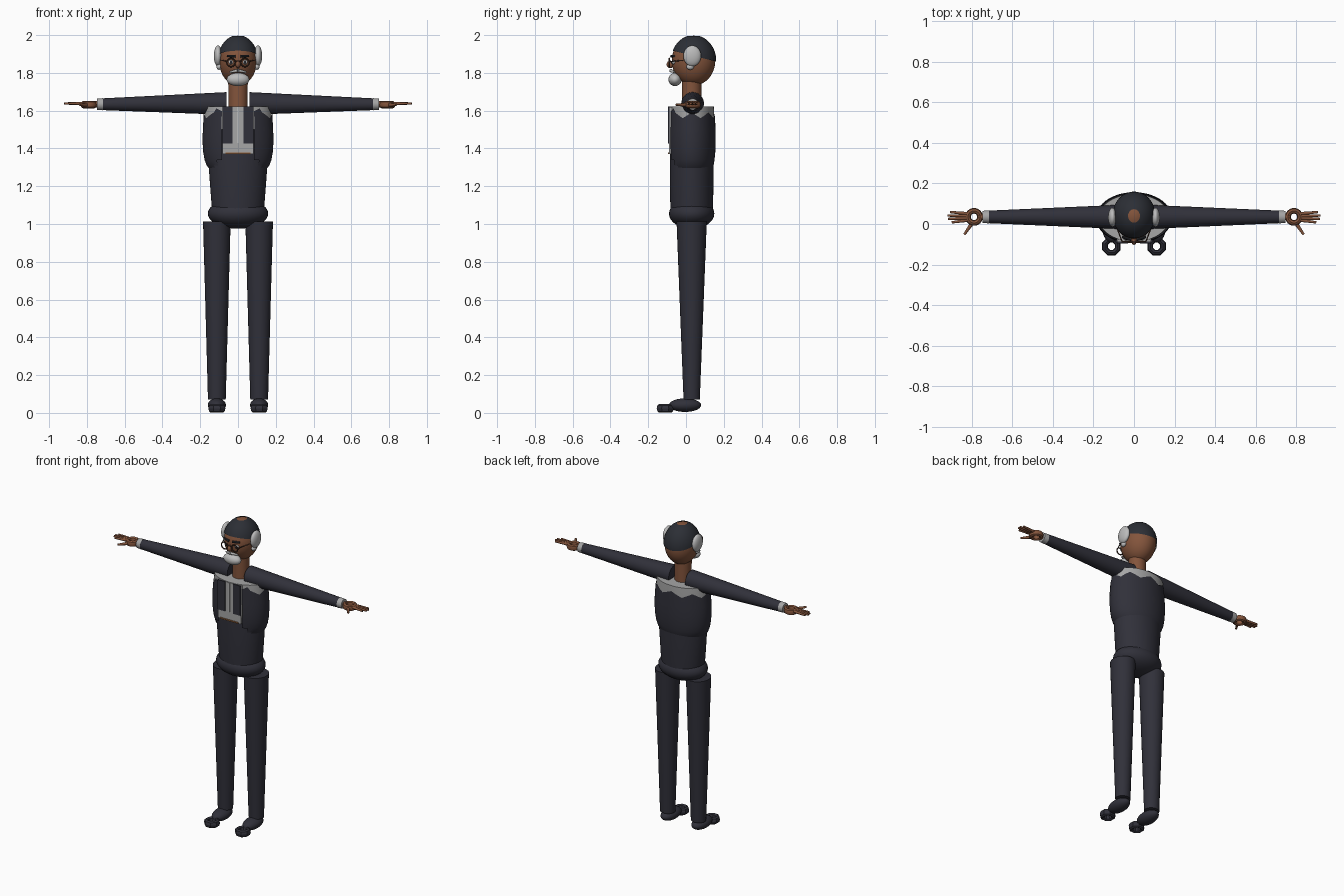
import bpy, bmesh, math
from mathutils import Vector, Matrix

old = bpy.data.objects.get("Cube")
if old:
    bpy.data.objects.remove(old, do_unlink=True)


def material(name, rgb):
    m = bpy.data.materials.new(name)
    m.use_nodes = True
    m.diffuse_color = (*rgb, 1)
    bsdf = m.node_tree.nodes["Principled BSDF"]
    bsdf.inputs["Base Color"].default_value = (*rgb, 1)
    bsdf.inputs["Roughness"].default_value = 0.8
    return m


SUIT = material("dark suit", (0.03, 0.03, 0.042))
HAIR = material("dark hair", (0.025, 0.028, 0.036))
SKIN = material("brown skin", (0.23, 0.09, 0.045))
SHIRT = material("grey shirt", (0.38, 0.38, 0.38))
WHITE = material("grey hair", (0.5, 0.5, 0.5))
FRAME = material("dark brown frame", (0.06, 0.03, 0.02))
BRONZE = material("bronze trim", (0.3, 0.13, 0.05))
CY = 0.03  # body axis in y


def finish(name, bm, mat, smooth=True):
    bmesh.ops.recalc_face_normals(bm, faces=bm.faces[:])
    me = bpy.data.meshes.new(name)
    bm.to_mesh(me)
    bm.free()
    me.materials.append(mat)
    ob = bpy.data.objects.new(name, me)
    bpy.context.collection.objects.link(ob)
    if smooth:
        bpy.ops.object.select_all(action='DESELECT')
        ob.select_set(True)
        bpy.context.view_layer.objects.active = ob
        bpy.ops.object.shade_smooth_by_angle(angle=math.radians(40))
    return ob


def ball_mesh(center, radii, seg=32):
    bm = bmesh.new()
    bmesh.ops.create_uvsphere(bm, u_segments=seg, v_segments=seg // 2, radius=1,
                              matrix=Matrix.Translation(center) @ Matrix.Diagonal((*radii, 1)))
    return bm


def ball(name, center, radii, mat, seg=32):
    return finish(name, ball_mesh(center, radii, seg), mat)


def box(name, center, size, mat):
    bm = bmesh.new()
    bmesh.ops.create_cube(bm, size=1, matrix=Matrix.Translation(center) @ Matrix.Diagonal((*size, 1)))
    return finish(name, bm, mat, False)


def rod(name, a, b, ra, rb, mat, seg=24):
    """Tapered round bar from a to b."""
    a, b = Vector(a), Vector(b)
    d = b - a
    bm = bmesh.new()
    mtx = Matrix.Translation((a + b) / 2) @ d.to_track_quat('Z', 'Y').to_matrix().to_4x4()
    bmesh.ops.create_cone(bm, cap_ends=True, segments=seg, radius1=ra, radius2=rb, depth=d.length, matrix=mtx)
    return finish(name, bm, mat)


def ring(name, center, major, minor, mat, axis='Z', squash=1, n=20, k=8, smooth=True):
    """Torus around the given axis, squashed or stretched along it."""
    rot = Matrix.Rotation(math.pi / 2, 4, 'X') if axis == 'Y' else Matrix.Identity(4)
    mtx = Matrix.Translation(center) @ rot
    bm = bmesh.new()
    rows = []
    for i in range(n):
        t = math.tau * (i + 0.5) / n
        row = []
        for j in range(k):
            p = math.tau * j / k
            r = major + minor * math.cos(p)
            row.append(bm.verts.new(mtx @ Vector((r * math.cos(t), r * math.sin(t), minor * squash * math.sin(p)))))
        rows.append(row)
    for i in range(n):
        a, b = rows[i], rows[(i + 1) % n]
        for j in range(k):
            bm.faces.new((a[j], b[j], b[(j + 1) % k], a[(j + 1) % k]))
    return finish(name, bm, mat, smooth)


def loft_mesh(profile, x=0, y=CY, n=48, caps=True):
    """Stack of ellipses given as (z, rx, ry)."""
    bm = bmesh.new()
    rows = [[bm.verts.new((x + rx * math.cos(math.tau * i / n), y + ry * math.sin(math.tau * i / n), z))
             for i in range(n)] for z, rx, ry in profile]
    for a, b in zip(rows, rows[1:]):
        for i in range(n):
            bm.faces.new((a[i], a[(i + 1) % n], b[(i + 1) % n], b[i]))
    if caps:
        bm.faces.new(rows[0])
        bm.faces.new(rows[-1])
    return bm, rows


# Torso and hips
bm, _ = loft_mesh([(1.05, .135, .11), (1.13, .142, .114), (1.3, .155, .116), (1.4, .155, .115), (1.55, .15, .11)])
finish("torso", bm, SUIT)
ball("hips", (0, CY, 1.055), (.16, .12, .08), SUIT)

# Shirt yoke over the shoulders
bm, _ = loft_mesh([(1.5, .178, .118), (1.56, .178, .119), (1.623, .174, .117)])
finish("shirt_yoke", bm, SHIRT)

# Open jacket with a zigzag upper edge
bm, rows = loft_mesh([(1.29, .15, .108), (1.31, .166, .116), (1.34, .177, .121), (1.38, .184, .125),
                      (1.44, .188, .127), (1.5, .186, .126), (1.56, .181, .123)], n=64, caps=False)
for i, v in enumerate(rows[-1]):
    v.co.z += 0.03 * abs(i % 8 - 4) / 4 + (0.03 if v.co.y < -0.06 else 0)
opening = [f for f in bm.faces if f.calc_center_median().y < 0
           and abs(f.calc_center_median().x) < 0.082 + max(0, 1.38 - f.calc_center_median().z) * 0.5]
bmesh.ops.delete(bm, geom=opening, context='FACES')
finish("jacket", bm, SUIT)

# Shirt front with waistcoat strips and trim
box("shirt_front", (0, -.042, 1.495), (.166, .094, .25), SHIRT)
box("shirt_placket", (0, -.091, 1.525), (.008, .006, .19), WHITE)
box("waist_trim", (0, -.09, 1.374), (.13, .008, .008), BRONZE)
for s, side in ((1, "left"), (-1, "right")):
    box(side + "_waistcoat_strip", (s * .056, -.091, 1.525), (.054, .009, .195), SUIT)

# Neck and head
rod("neck", (0, CY, 1.6), (0, CY, 1.77), .05, .052, SKIN, 32)
HEAD = Vector((0, .04, 1.865))
ball("head", HEAD, (.1, .115, .132), SKIN, 40)

# Hair cap, trimmed along a sloping hairline and open at the crown
bm = ball_mesh(HEAD, (.107, .12, .135), 40)
for point, normal in (((0, -.08, 1.92), (0, -.25, -1)), ((0, 0, 1.9945), (0, 0, 1))):
    bmesh.ops.bisect_plane(bm, geom=bm.verts[:] + bm.edges[:] + bm.faces[:],
                           plane_co=point, plane_no=normal, clear_outer=True)
finish("hair_cap", bm, HAIR)

# Face
ball("nose", (0, -.083, 1.845), (.014, .02, .02), SKIN, 16)
ball("beard", (0, -.058, 1.765), (.06, .035, .035), WHITE)
rod("glasses_bridge", (-.016, -.088, 1.862), (.016, -.088, 1.862), .004, .004, FRAME, 8)
for s, side in ((1, "left"), (-1, "right")):
    ball(side + "_eye", (s * .037, -.064, 1.857), (.014, .012, .012), WHITE, 16)
    ball(side + "_pupil", (s * .037, -.073, 1.857), (.007, .006, .008), HAIR, 12)
    ring(side + "_glasses_rim", (s * .037, -.088, 1.855), .022, .004, FRAME, 'Y')
    rod(side + "_glasses_arm", (s * .058, -.088, 1.86), (s * .1, .02, 1.87), .003, .003, FRAME, 8)
    rod(side + "_brow", (s * .014, -.076, 1.888), (s * .058, -.064, 1.89), .008, .006, HAIR, 8)
    rod(side + "_moustache", (s * .002, -.08, 1.812), (s * .042, -.062, 1.804), .009, .005, WHITE, 10)
    ball(side + "_side_hair", (s * .106, .033, 1.89), (.022, .047, .055), WHITE)
    ball(side + "_earlobe", (s * .1, .022, 1.832), (.014, .02, .016), WHITE, 16)

# Arms, hands, legs and shoes
for s, side in ((1, "left"), (-1, "right")):
    rod(side + "_sleeve", (s * .06, CY + .005, 1.638), (s * .72, CY + .005, 1.634), .06, .031, SUIT, 32)
    rod(side + "_cuff", (s * .715, CY + .005, 1.634), (s * .747, CY + .005, 1.634), .032, .03, SHIRT)
    rod(side + "_wrist", (s * .74, CY + .005, 1.634), (s * .768, CY + .005, 1.634), .016, .016, SKIN, 16)
    ring(side + "_palm", (s * .79, CY + .005, 1.632), .03, .014, SKIN, squash=1.4)
    for i, length in enumerate((.9, .918, .92, .908)):
        y = .008 + i * .017
        rod(f"{side}_finger_{i + 1}", (s * .81, .02 + i * .01, 1.638), (s * length, y, 1.638), .009, .006, SKIN, 10)
    rod(side + "_thumb", (s * .795, .01, 1.63), (s * .838, -.052, 1.632), .011, .006, SKIN, 10)

    bm, _ = loft_mesh([(.07, .047, .043), (1.012, .073, .08)], x=s * .112, n=32)
    finish(side + "_trouser_leg", bm, SUIT)
    ball(side + "_shoe", (s * .112, -.005, .041), (.048, .085, .036), SUIT)
    ring(side + "_shoe_toe", (s * .112, -.11, .024), .034, .015, SUIT, squash=1.55, n=8, smooth=False)
